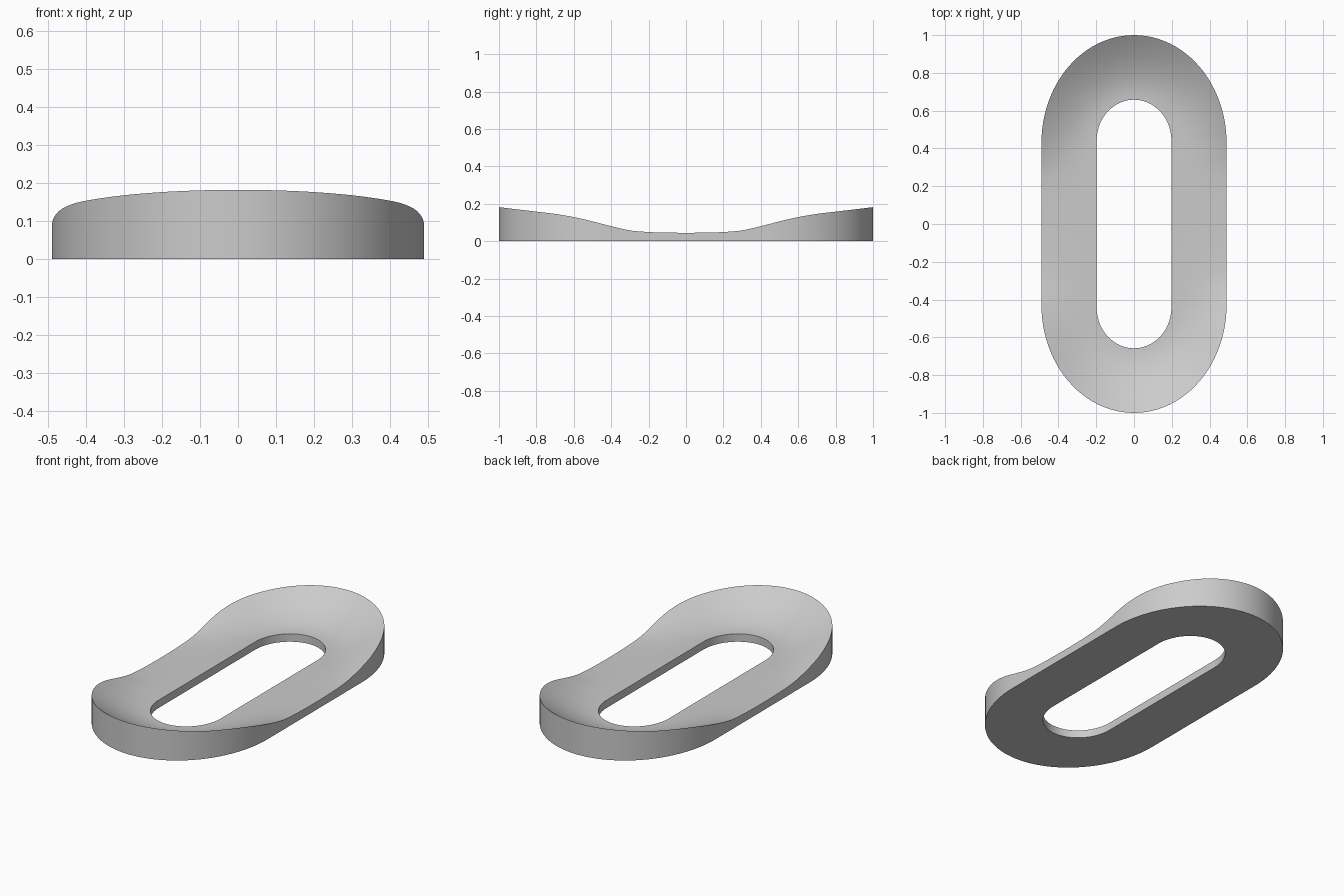
import bpy, bmesh, math

if "Cube" in bpy.data.objects:
    bpy.data.objects.remove(bpy.data.objects["Cube"])

ARC, STRAIGHT, RADIAL = 48, 24, 12
INNER_Z = 0.045
# outer rim height by |y|
RIM = [(0.0, 0.045), (0.1, 0.046), (0.2, 0.049), (0.3, 0.058), (0.4, 0.080),
       (0.5, 0.106), (0.6, 0.129), (0.7, 0.146), (0.8, 0.158), (0.9, 0.170), (1.0, 0.182)]


def rim_height(y):
    # Catmull-Rom through the evenly spaced rim heights
    v = [p[1] for p in RIM]
    u = min(abs(y), 1.0) * 10
    i = min(int(u), 9)
    f = u - i
    a = v[abs(i - 1)]
    b, c = v[i], v[i + 1]
    d = v[i + 2] if i < 9 else 2 * c - b
    return 0.5 * (2*b + (c - a)*f + (2*a - 5*b + 4*c - d)*f*f + (3*b - a - 3*c + d)*f**3)


def oval(half_width, straight, end):
    # oval with straight sides and half-ellipse ends
    half = [(half_width, straight * (2 * i / STRAIGHT - 1)) for i in range(STRAIGHT)]
    half += [(half_width * math.cos(math.pi * i / ARC),
              straight + end * math.sin(math.pi * i / ARC)) for i in range(ARC)]
    return half + [(-x, -y) for x, y in half]


inner = oval(0.198, 0.44, 0.218)
outer = oval(0.49, 0.43, 0.57)
bm = bmesh.new()
rings = []

# dished top surface, from the hole out to the raised rim
for k in range(RADIAL + 1):
    t = k / RADIAL
    rise = t * t * (1.3 - 0.3 * t)
    rings.append([bm.verts.new((a[0] + (b[0] - a[0]) * t, a[1] + (b[1] - a[1]) * t,
                                INNER_Z + (rim_height(b[1]) - INNER_Z) * rise))
                  for a, b in zip(inner, outer)])

# flat underside edges
for loop in (outer, inner):
    rings.append([bm.verts.new((x, y, 0)) for x, y in loop])

# skin all rings, closing back to the first
n = len(inner)
for r, ring in enumerate(rings):
    nxt = rings[(r + 1) % len(rings)]
    for i in range(n):
        j = (i + 1) % n
        bm.faces.new((ring[i], nxt[i], nxt[j], ring[j]))
bmesh.ops.recalc_face_normals(bm, faces=bm.faces)

mesh = bpy.data.meshes.new("dished_ring")
bm.to_mesh(mesh)
bm.free()
obj = bpy.data.objects.new("dished_ring", mesh)
bpy.context.collection.objects.link(obj)
bpy.context.view_layer.objects.active = obj
obj.select_set(True)
bpy.ops.object.shade_smooth_by_angle(angle=math.radians(30))
